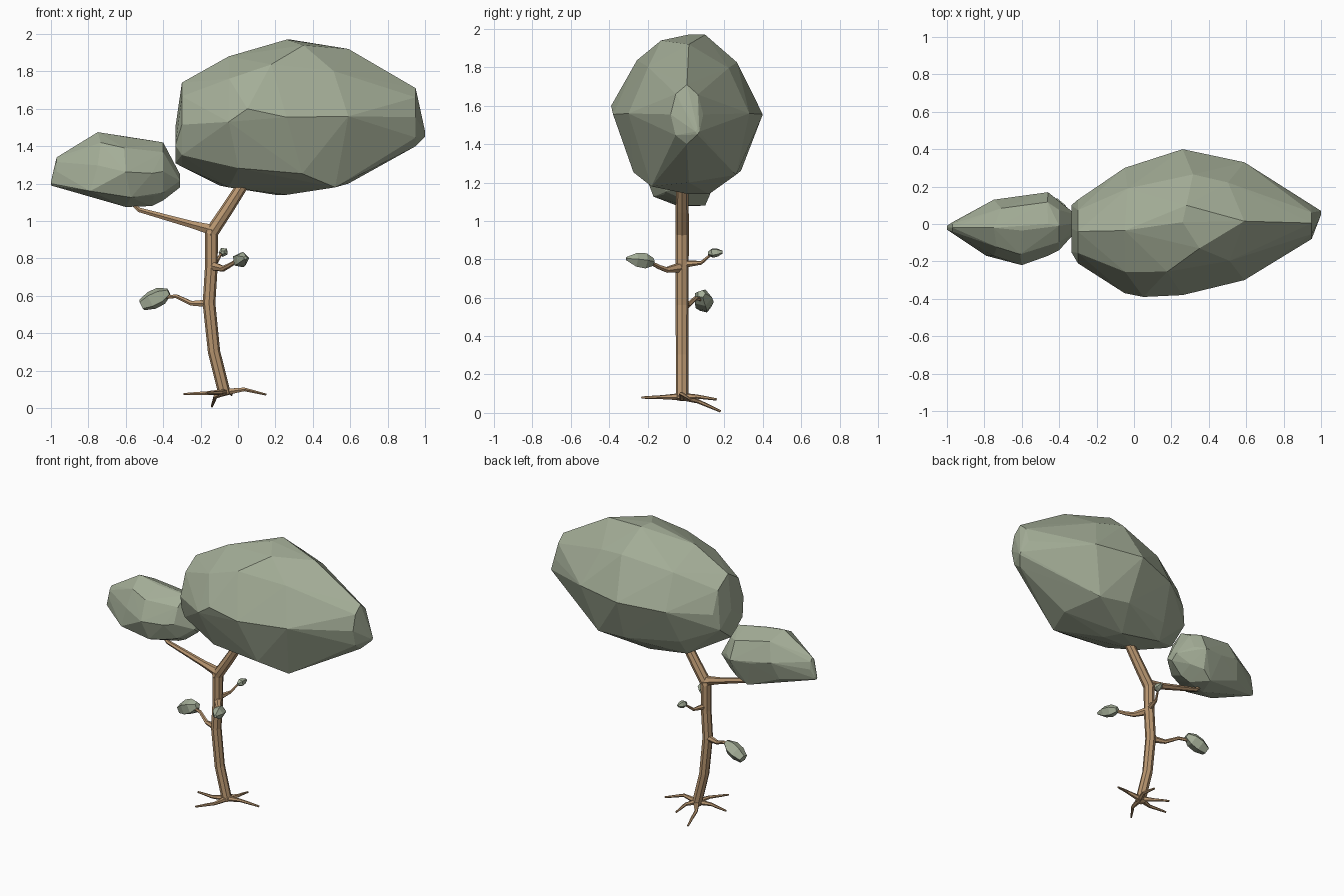
import bpy, bmesh, math, random
from mathutils import Vector

if "Cube" in bpy.data.objects:
    bpy.data.objects.remove(bpy.data.objects["Cube"])

random.seed(11)


def material(name, rgb):
    m = bpy.data.materials.new(name)
    m.diffuse_color = (*rgb, 1)
    m.use_nodes = True
    m.node_tree.nodes["Principled BSDF"].inputs["Base Color"].default_value = m.diffuse_color
    return m


BARK = material("bark_brown", (0.49, 0.31, 0.165))
LEAF = material("leaf_sage_green", (0.37, 0.42, 0.31))


def finish(bm, name, mat):
    bmesh.ops.recalc_face_normals(bm, faces=bm.faces)
    me = bpy.data.meshes.new(name)
    bm.to_mesh(me)
    bm.free()
    me.materials.append(mat)
    ob = bpy.data.objects.new(name, me)
    bpy.context.collection.objects.link(ob)
    return ob


def tube(name, path, radii, mat, sides=6):
    """Flat-sided tapered tube along a path, capped at both ends."""
    pts = [Vector(p) for p in path]
    dirs = [(pts[min(i + 1, len(pts) - 1)] - pts[max(i - 1, 0)]).normalized()
            for i in range(len(pts))]
    bm = bmesh.new()
    rings = []
    u = Vector((0, 1, 0)) if abs(dirs[0].y) < 0.9 else dirs[0].orthogonal()
    for p, d, r in zip(pts, dirs, radii):
        u = (u - d * u.dot(d)).normalized()
        v = d.cross(u)
        angles = [2 * math.pi * k / sides for k in range(sides)]
        rings.append([bm.verts.new(p + (u * math.cos(a) + v * math.sin(a)) * r) for a in angles])
    for a, b in zip(rings, rings[1:]):
        for k in range(sides):
            j = (k + 1) % sides
            bm.faces.new((a[k], a[j], b[j], b[k]))
    bm.faces.new(rings[0][::-1])
    bm.faces.new(rings[-1])
    return finish(bm, name, mat)


def canopy(name, stations, bulges, jitter):
    """Faceted crown: hull of rough rings (x, y min, y max, z min, z max) plus corner bulges."""
    bm = bmesh.new()
    for i, (x, y0, y1, z0, z1) in enumerate(stations):
        end = i in (0, len(stations) - 1)
        for k in range(0, 8, 2 if end else 1):
            a = math.pi * k / 4
            f, dx = 1.0, 0.0
            if k % 2:
                f = random.uniform(0.92, 0.98) if k < 4 else random.uniform(0.95, 1.03)
                dx = random.uniform(-jitter, jitter) if 1 < i < len(stations) - 2 else 0
            bm.verts.new((x + dx,
                          (y0 + y1) / 2 + (y1 - y0) / 2 * math.cos(a) * f,
                          (z0 + z1) / 2 + (z1 - z0) / 2 * math.sin(a) * f))
    for p in bulges:
        bm.verts.new(p)
    res = bmesh.ops.convex_hull(bm, input=bm.verts)
    junk = {g for g in res["geom_interior"] + res["geom_unused"]
            if isinstance(g, bmesh.types.BMVert)}
    bmesh.ops.delete(bm, geom=list(junk), context='VERTS')
    return finish(bm, name, LEAF)


def leaf(name, start, end, radii):
    """Small faceted leaf cluster at the tip of a twig."""
    s, e = Vector(start), Vector(end)
    return tube(name, [s.lerp(e, t) for t in (0, 0.3, 0.65, 1)], radii, LEAF, 5)


# Trunk and the two main branches
tube("trunk", [(-0.07, -0.02, 0.07), (-0.128, -0.02, 0.3), (-0.155, -0.02, 0.56),
               (-0.143, -0.02, 0.75), (-0.142, -0.02, 0.955)],
     [0.033, 0.033, 0.034, 0.034, 0.035], BARK, 8)
tube("right_branch", [(-0.15, -0.02, 0.925), (-0.06, -0.02, 1.06), (0.03, -0.02, 1.2), (0.06, -0.02, 1.25)],
     [0.036, 0.034, 0.031, 0.028], BARK, 8)
tube("left_branch", [(-0.13, -0.02, 0.95), (-0.25, -0.02, 0.982), (-0.53, -0.02, 1.06), (-0.58, -0.02, 1.11)],
     [0.033, 0.022, 0.014, 0.012], BARK)

# Crowns
canopy("large_canopy", [(-0.335, -0.15, 0.10, 1.31, 1.50), (-0.30, -0.21, 0.13, 1.29, 1.74),
                        (-0.05, -0.37, 0.30, 1.18, 1.88), (0.26, -0.38, 0.40, 1.14, 1.97),
                        (0.59, -0.30, 0.33, 1.20, 1.92), (0.95, -0.08, 0.09, 1.40, 1.71),
                        (1.0, 0.05, 0.07, 1.45, 1.48)],
       [(0.52, -0.18, 1.18), (0.28, 0.10, 1.97), (0.35, -0.13, 1.94), (0.5, 0.26, 1.24),
        (-0.1, 0.13, 1.19), (0.2, 0.12, 1.14), (0.05, -0.39, 1.60)], 0.09)
canopy("small_canopy", [(-1.0, -0.03, -0.01, 1.19, 1.21), (-0.97, -0.05, 0.01, 1.19, 1.34),
                        (-0.75, -0.17, 0.13, 1.12, 1.475), (-0.60, -0.22, 0.15, 1.075, 1.45),
                        (-0.46, -0.17, 0.17, 1.08, 1.43), (-0.40, -0.14, 0.12, 1.11, 1.42),
                        (-0.31, -0.04, 0.05, 1.18, 1.25)],
       [(-0.79, -0.17, 1.16), (-0.55, 0.10, 1.08)], 0.04)

# Twigs with leaf clusters
tube("left_twig", [(-0.15, -0.02, 0.56), (-0.25, 0.01, 0.56), (-0.33, 0.05, 0.598), (-0.41, 0.085, 0.59)],
     [0.024, 0.014, 0.011, 0.01], BARK)
leaf("left_leaf", (-0.37, 0.08, 0.62), (-0.515, 0.1, 0.55), [0.022, 0.05, 0.052, 0.032])
tube("front_twig", [(-0.14, -0.02, 0.76), (-0.08, -0.1, 0.745), (-0.05, -0.14, 0.76), (0.0, -0.2, 0.79)],
     [0.028, 0.016, 0.013, 0.01], BARK)
leaf("front_leaf", (-0.005, -0.17, 0.785), (0.04, -0.31, 0.803), [0.02, 0.042, 0.038, 0.01])
tube("back_twig", [(-0.14, -0.02, 0.775), (-0.115, 0.08, 0.782), (-0.09, 0.13, 0.825)],
     [0.022, 0.01, 0.007], BARK)
leaf("back_leaf", (-0.082, 0.115, 0.832), (-0.07, 0.19, 0.838), [0.01, 0.026, 0.022, 0.008])

# Roots: (end point, height at the middle)
ROOTS = [((-0.29, -0.03, 0.075), 0.08), ((0.15, 0.02, 0.072), 0.1), ((-0.17, -0.23, 0.08), 0.082),
         ((-0.035, 0.16, 0.07), 0.085), ((-0.14, 0.18, 0.008), 0.06)]
for i, (end, mid) in enumerate(ROOTS):
    c, e = Vector((-0.07, -0.02, 0.085)), Vector(end)
    side = (e - c).cross(Vector((0, 0, 1))) * (0.1 if i % 2 else -0.1)
    m1, m2 = c.lerp(e, 0.45) + side, c.lerp(e, 0.7) + side * 0.5
    m1.z, m2.z = mid, mid * 0.55 + e.z * 0.45
    tube(f"root_{i + 1}", [c, m1, m2, e], [0.02, 0.011, 0.009, 0.006], BARK)
